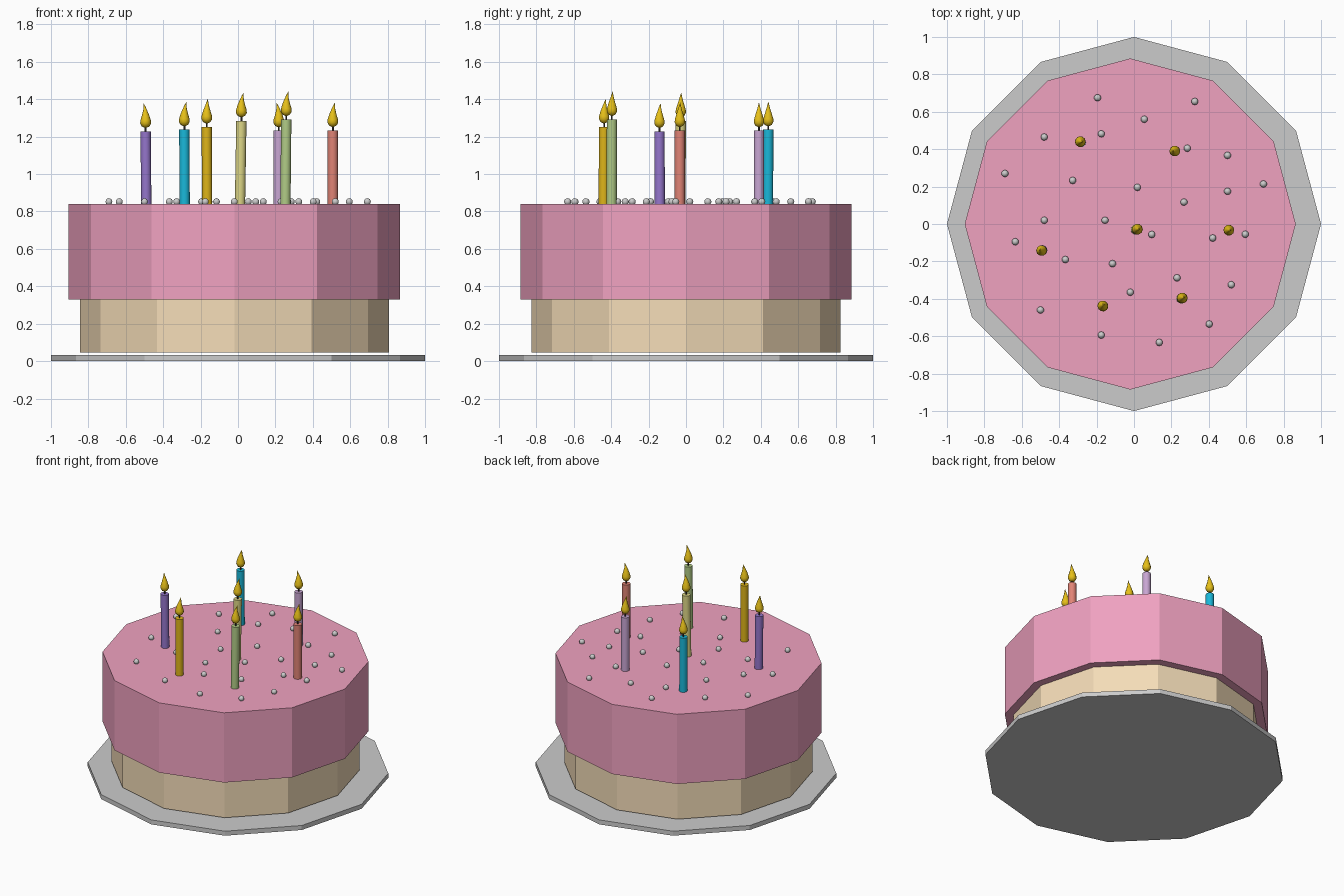
import bpy, bmesh, math
from mathutils import Vector, Matrix

if "Cube" in bpy.data.objects:
    bpy.data.objects.remove(bpy.data.objects["Cube"])

mats = {}


def paint(ob, name, rgb):
    if name not in mats:
        mats[name] = bpy.data.materials.new(name)
        mats[name].diffuse_color = (*rgb, 1)
    ob.data.materials.append(mats[name])


def lathe(name, profile, sides, smooth=False):
    """Stack of rings (radius, centre x, y, z); zero radius makes a tip, other ends are capped."""
    bm = bmesh.new()
    rings = []
    for r, x, y, z in profile:
        if r == 0:
            rings.append([bm.verts.new((x, y, z))] * sides)
        else:
            rings.append([bm.verts.new((x + r * math.cos(a), y + r * math.sin(a), z))
                          for a in (2 * math.pi * i / sides for i in range(sides))])
    for lo, hi in zip(rings, rings[1:]):
        for i in range(sides):
            j = (i + 1) % sides
            bm.faces.new(list(dict.fromkeys((lo[i], lo[j], hi[j], hi[i]))))
    if profile[0][0]:
        bm.faces.new(rings[0][::-1])
    if profile[-1][0]:
        bm.faces.new(rings[-1])
    bmesh.ops.recalc_face_normals(bm, faces=bm.faces)
    me = bpy.data.meshes.new(name)
    bm.to_mesh(me)
    bm.free()
    ob = bpy.data.objects.new(name, me)
    bpy.context.collection.objects.link(ob)
    if smooth:
        bpy.ops.object.select_all(action='DESELECT')
        ob.select_set(True)
        bpy.context.view_layer.objects.active = ob
        bpy.ops.object.shade_smooth_by_angle(angle=math.radians(40))
    return ob


# Plate and the two cake layers
CX = -0.02
lathe("plate", [(1, 0, 0, 0), (1, 0, 0, 0.033)], 12)
sponge = lathe("sponge", [(0.826, CX, 0, 0.045), (0.826, CX, 0, 0.335)], 12)
paint(sponge, "sponge_cream", (0.91, 0.72, 0.48))
icing = lathe("icing", [(0.885, CX, 0, 0.33), (0.885, CX, 0, 0.84)], 12)
paint(icing, "icing_pink", (0.87, 0.36, 0.53))

# Candles: colour, base x/y, top x/y/z, flame bend direction in degrees
candles = [
    ("purple", (0.30, 0.18, 0.60), -0.490, -0.140, -0.494, -0.142, 1.228, 150),
    ("blue", (0.01, 0.48, 0.70), -0.285, 0.438, -0.287, 0.440, 1.237, 0),
    ("gold", (0.73, 0.46, 0.01), -0.165, -0.440, -0.167, -0.438, 1.252, 60),
    ("yellow", (0.73, 0.68, 0.24), 0.010, -0.030, 0.018, -0.028, 1.285, 10),
    ("lilac", (0.58, 0.38, 0.65), 0.218, 0.390, 0.218, 0.390, 1.232, 180),
    ("green", (0.44, 0.60, 0.24), 0.253, -0.398, 0.258, -0.396, 1.292, 20),
    ("red", (0.75, 0.23, 0.18), 0.507, -0.033, 0.507, -0.033, 1.233, 10),
]
FLAME = [(0, 0.018, 0), (0.020, 0.028, 0), (0.029, 0.045, 0), (0.028, 0.062, 0),
         (0.020, 0.090, 0), (0.010, 0.122, 0.003), (0.005, 0.142, 0.007), (0, 0.160, 0.012)]
for name, rgb, bx, by, tx, ty, tz, bend in candles:
    R = 0.0275
    body = lathe("candle_" + name, [(R, bx, by, 0.80), (R, tx, ty, tz)], 16, True)
    paint(body, "wax_" + name, rgb)
    wick = lathe("wick_" + name, [(0.005, tx, ty, tz - 0.005), (0.005, tx, ty, tz + 0.03)], 6, True)
    paint(wick, "wick_dark", (0.05, 0.04, 0.04))
    c, s = math.cos(math.radians(bend)), math.sin(math.radians(bend))
    prof = [(r, tx + o * c, ty + o * s, tz + h * 0.94) for r, h, o in FLAME]
    flame = lathe("flame_" + name, prof, 10, True)
    paint(flame, "flame_yellow", (0.80, 0.53, 0.01))

# Silver sugar pearls scattered on top
spots = [(-0.195, 0.675), (0.325, 0.655), (0.055, 0.56), (-0.48, 0.465), (-0.175, 0.482),
         (0.285, 0.405), (0.5, 0.367), (-0.69, 0.27), (-0.328, 0.233), (0.018, 0.196),
         (0.692, 0.214), (0.5, 0.175), (0.267, 0.117), (-0.48, 0.02), (-0.155, 0.02),
         (0.095, -0.056), (-0.635, -0.095), (0.421, -0.075), (0.595, -0.055), (-0.367, -0.19),
         (-0.115, -0.212), (0.23, -0.288), (0.52, -0.325), (-0.02, -0.365), (-0.5, -0.46),
         (0.402, -0.535), (-0.175, -0.594), (0.135, -0.633)]
bm = bmesh.new()
for x, y in spots:
    bmesh.ops.create_uvsphere(bm, u_segments=10, v_segments=8, radius=0.019,
                              matrix=Matrix.Translation(Vector((x, y, 0.852))))
for f in bm.faces:
    f.smooth = True
me = bpy.data.meshes.new("sugar_pearls")
bm.to_mesh(me)
bm.free()
bpy.context.collection.objects.link(bpy.data.objects.new("sugar_pearls", me))

for m in bpy.data.materials:
    if m.users and not m.is_grease_pencil:
        m.use_nodes = True
        m.node_tree.nodes["Principled BSDF"].inputs["Base Color"].default_value = m.diffuse_color
